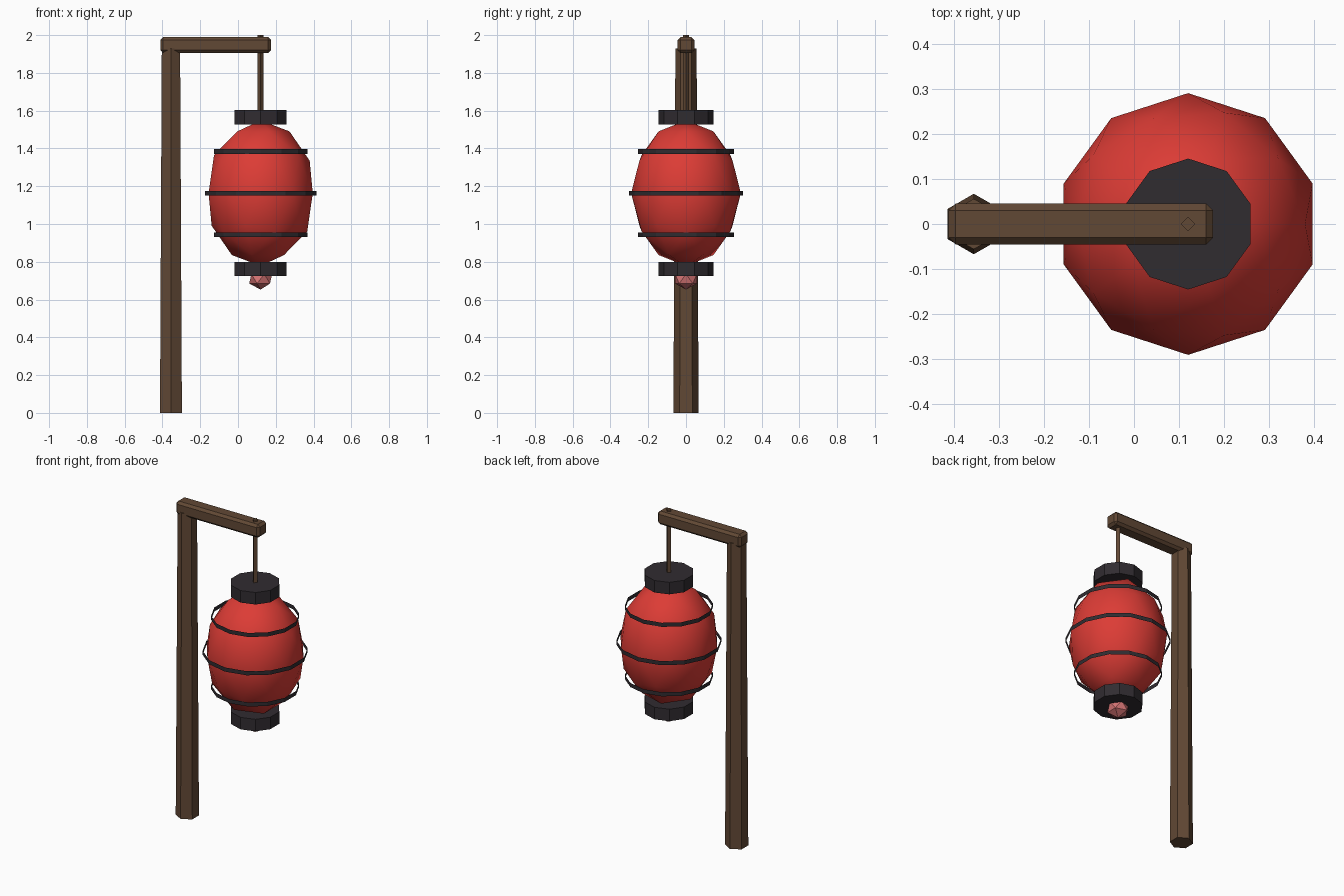
import bpy

if "Cube" in bpy.data.objects:
    bpy.data.objects.remove(bpy.data.objects["Cube"])

LX = 0.12      # lantern axis
CZ = 1.163     # lantern middle height
POST_X = -0.355


def material(name, rgb):
    m = bpy.data.materials.new(name)
    m.diffuse_color = (*rgb, 1)
    m.use_nodes = True
    m.node_tree.nodes["Principled BSDF"].inputs["Base Color"].default_value = m.diffuse_color
    return m


WOOD = material("wood", (0.12, 0.065, 0.035))
RED = material("red_paper", (0.72, 0.045, 0.036))
DARK = material("dark_trim", (0.03, 0.025, 0.03))
PINK = material("pink_tassel", (0.65, 0.17, 0.17))


def finish(name, mat):
    ob = bpy.context.object
    ob.name = name
    ob.data.materials.append(mat)
    return ob


def prism(name, mat, sides, x, z0, z1, r0, r1=None, fill='NGON'):
    bpy.ops.mesh.primitive_cone_add(
        vertices=sides, radius1=r0, radius2=r0 if r1 is None else r1,
        depth=z1 - z0, end_fill_type=fill, location=(x, 0, (z0 + z1) / 2))
    return finish(name, mat)


def ball(name, mat, subdivisions, z, r, rz):
    bpy.ops.mesh.primitive_ico_sphere_add(
        subdivisions=subdivisions, radius=1, location=(LX, 0, z))
    bpy.context.object.scale = (r, r, rz)
    bpy.ops.object.transform_apply(location=False, rotation=False, scale=True)
    return finish(name, mat)


# Tapered six-sided post
prism("post", WOOD, 6, POST_X, 0, 1.93, 0.067, 0.056)

# Bevelled crossarm
bpy.ops.mesh.primitive_cube_add(size=1, location=(-0.118, 0, 1.947))
bpy.context.object.scale = (0.586, 0.09, 0.084)
bpy.ops.object.transform_apply(location=False, rotation=False, scale=True)
arm = finish("crossarm", WOOD)
bevel = arm.modifiers.new("bevel", 'BEVEL')
bevel.width = 0.015
bevel.segments = 1

# Hanging cord, poking out above the arm
prism("cord", WOOD, 4, LX, 1.56, 2.0, 0.016)

# Paper lantern body
ball("lantern_body", RED, 2, CZ, 0.29, 0.385)
bpy.ops.object.shade_smooth_by_angle()

# Caps at both ends
for name, z in (("top_cap", 1.565), ("bottom_cap", 0.762)):
    prism(name, DARK, 10, LX, z - 0.038, z + 0.038, 0.145)

# Thin open bands around the body
for name, dz, r in (("upper_band", 0.22, 0.253), ("middle_band", 0, 0.302),
                    ("lower_band", -0.22, 0.253)):
    z = CZ + dz
    prism(name, DARK, 14, LX, z - 0.013, z + 0.013, r, fill='NOTHING')

# Faceted tassel under the lantern
ball("tassel", PINK, 1, 0.71, 0.068, 0.057)
